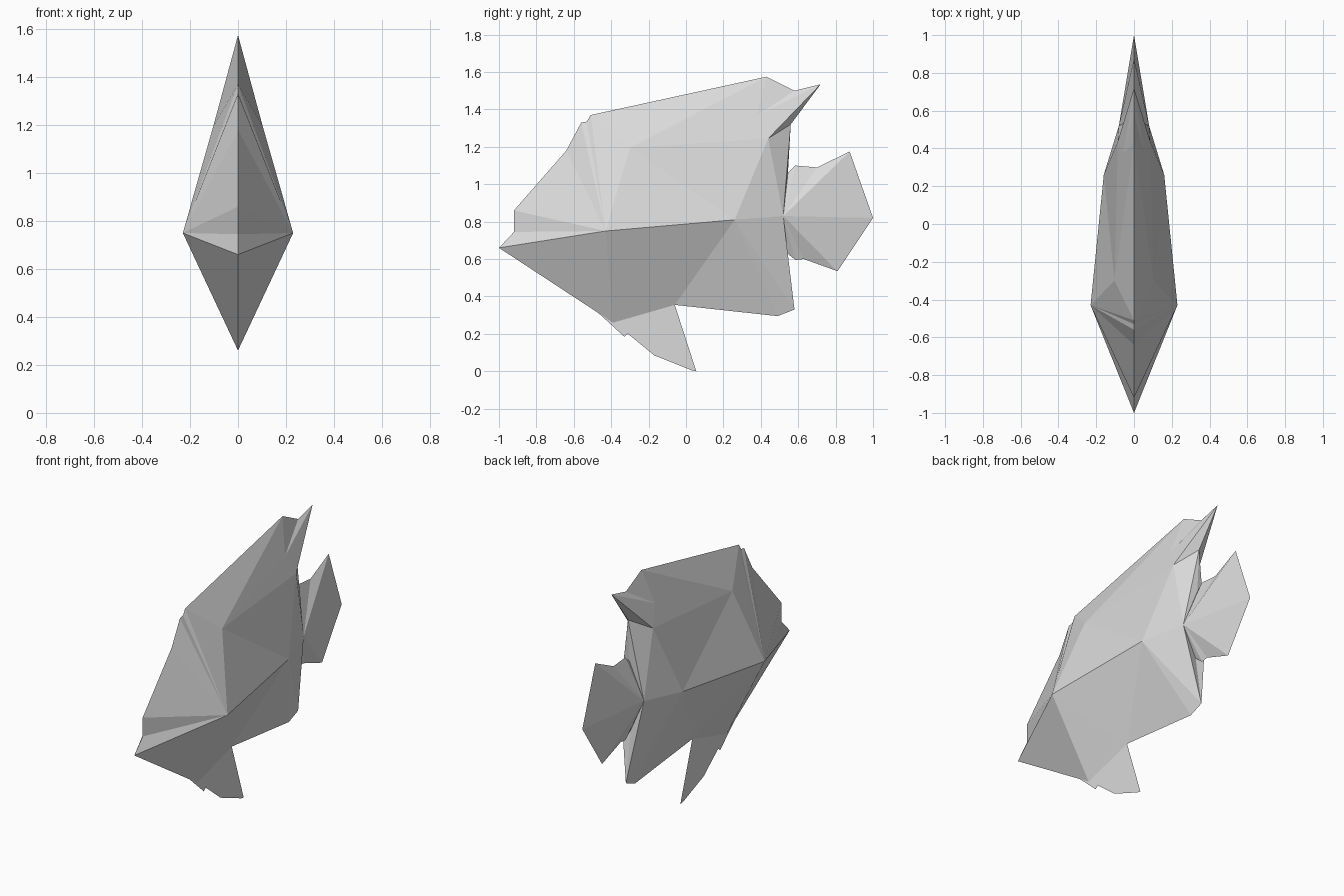
import bpy
import bmesh

cube = bpy.data.objects.get("Cube")
if cube:
    bpy.data.objects.remove(cube, do_unlink=True)

# One plain grey for the whole fish
grey = bpy.data.materials.new("light grey")
grey.use_nodes = True
grey.diffuse_color = (0.7, 0.7, 0.7, 1)
grey.node_tree.nodes["Principled BSDF"].inputs["Base Color"].default_value = (0.7, 0.7, 0.7, 1)


def build(name, bm):
    mesh = bpy.data.meshes.new(name)
    bm.to_mesh(mesh)
    bm.free()
    mesh.materials.append(grey)
    obj = bpy.data.objects.new(name, mesh)
    bpy.context.collection.objects.link(obj)
    return obj


def fan(apex, names):
    """Triangles from one side point to a run of outline points."""
    return [(apex, a, b) for a, b in zip(names, names[1:])]


# Outline points on the centre plane (x = 0)
points = {
    "nose": (0, -1.0, 0.66), "mouth": (0, -0.92, 0.745), "lip": (0, -0.92, 0.86),
    "brow": (0, -0.64, 1.18), "crown": (0, -0.56, 1.33), "crown_back": (0, -0.53, 1.335),
    "fin_front": (0, -0.51, 1.37), "fin_peak": (0, 0.43, 1.575),
    "fin_notch": (0, 0.58, 1.50), "fin_tip": (0, 0.72, 1.535), "back": (0, 0.56, 1.32),
    "tail_a": (0, 0.545, 1.06), "tail_b": (0, 0.585, 1.10), "tail_c": (0, 0.70, 1.09),
    "tail_d": (0, 0.875, 1.175), "tail_tip": (0, 1.0, 0.82), "tail_e": (0, 0.81, 0.535),
    "tail_f": (0, 0.63, 0.60), "tail_g": (0, 0.585, 0.595), "tail_h": (0, 0.53, 0.64),
    "anal_tip": (0, 0.58, 0.33), "anal_low": (0, 0.49, 0.295),
    "belly": (0, -0.06, 0.355), "chin": (0, -0.39, 0.26),
    # Points along the flank
    "cheek": (0.23, -0.43, 0.75), "flank": (0.16, 0.26, 0.81), "root": (0.08, 0.52, 0.83),
    "crease_front": (0.103, -0.30, 1.195), "crease_back": (0.055, 0.375, 1.365),
    "fin_base": (0.085, 0.44, 1.245),
}

# Head and jaw
faces = fan("cheek", ["chin", "nose", "mouth", "lip", "brow", "crown", "crown_back",
                      "fin_front", "crease_front", "flank"])
# Dorsal fin and upper flank
faces += [("crease_front", "fin_front", "fin_peak"), ("crease_front", "fin_peak", "crease_back"),
          ("crease_back", "fin_peak", "fin_notch"), ("crease_back", "fin_notch", "fin_tip"),
          ("crease_back", "fin_tip", "fin_base"), ("crease_front", "crease_back", "fin_base"),
          ("crease_front", "fin_base", "flank"), ("fin_base", "fin_tip", "back"),
          ("fin_base", "back", "root"), ("fin_base", "root", "flank")]
# Belly and anal fin
faces += [("cheek", "chin", "belly"), ("cheek", "belly", "flank")]
faces += fan("flank", ["belly", "anal_low", "anal_tip", "root"])
# Tail fin
faces += fan("root", ["back", "tail_a", "tail_b", "tail_c", "tail_d", "tail_tip", "tail_e",
                      "tail_f", "tail_g", "tail_h", "anal_tip"])

# Both halves share the centre points and form one closed shell
bm = bmesh.new()
sides = [{}, {}]
for name, (x, y, z) in points.items():
    sides[0][name] = bm.verts.new((x, y, z))
    sides[1][name] = bm.verts.new((-x, y, z)) if x else sides[0][name]
for f in faces:
    bm.faces.new([sides[0][n] for n in f])
    bm.faces.new([sides[1][n] for n in reversed(f)])
bmesh.ops.recalc_face_normals(bm, faces=bm.faces)
build("fish_body", bm)

# Pelvic fin: a flat sheet on the centre plane
bm = bmesh.new()
sheet = [(-0.47, 0.313), (-0.33, 0.185), (-0.31, 0.20), (-0.17, 0.085), (0.03, 0.005),
         (0.055, 0.0), (-0.06, 0.355), (-0.30, 0.34)]
bm.faces.new([bm.verts.new((0, y, z)) for y, z in sheet])
build("pelvic_fin", bm)
